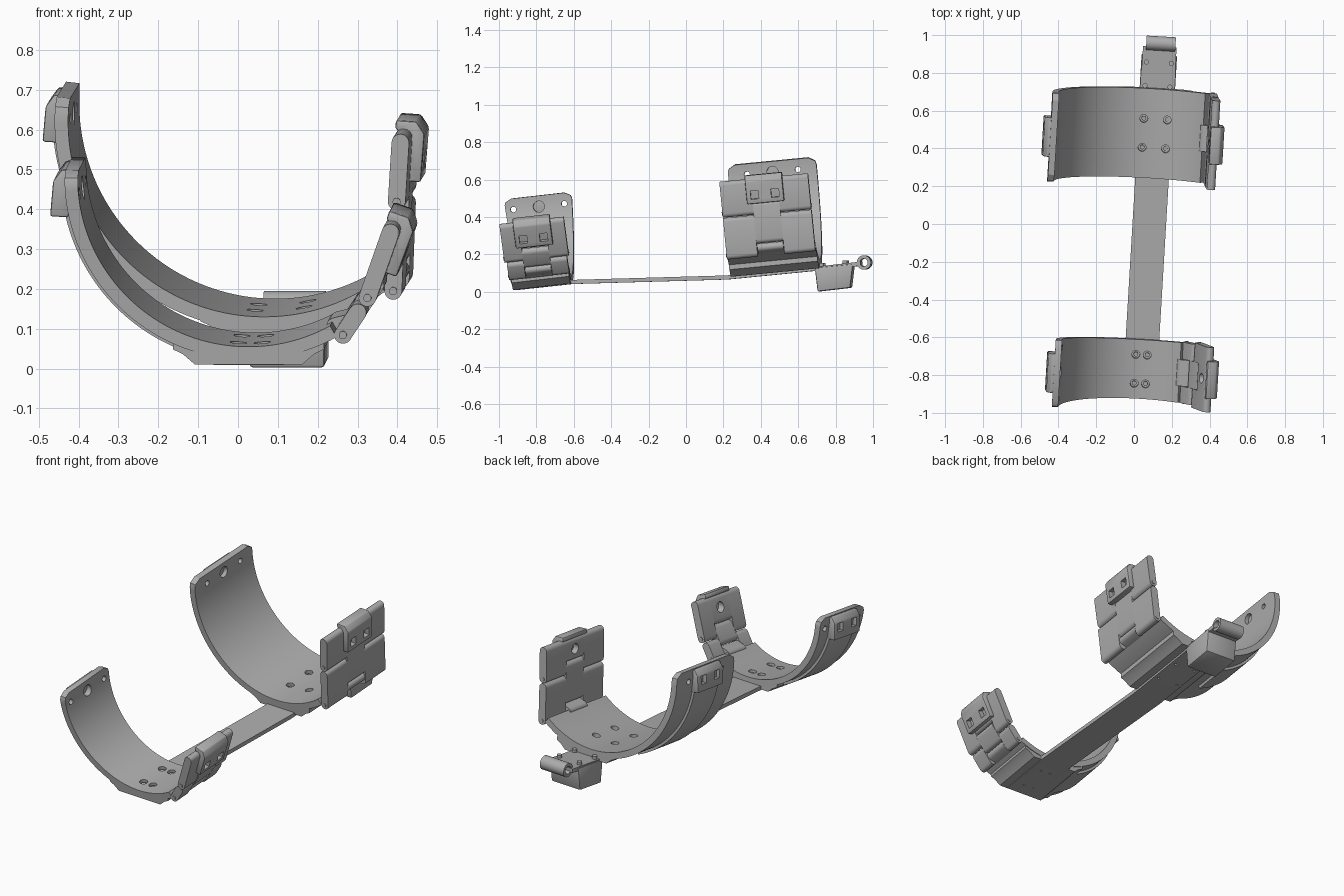
import bpy, bmesh
from math import sin, cos, pi, radians, sqrt, atan2
from mathutils import Matrix, Vector

if "Cube" in bpy.data.objects:
    bpy.data.objects.remove(bpy.data.objects["Cube"])

grey = bpy.data.materials.new("plain grey")
grey.use_nodes = True
grey.diffuse_color = (0.42, 0.42, 0.42, 1)
grey.node_tree.nodes["Principled BSDF"].inputs["Base Color"].default_value = (0.42, 0.42, 0.42, 1)

# Whole brace is turned slightly about z; each cuff is also pitched
YAW = Matrix.Translation((0.081, 0, 0)) @ Matrix.Rotation(radians(-3.4), 4, 'Z')


def frame(y, z, pitch):
    return YAW @ Matrix.Translation((0, y, z)) @ Matrix.Rotation(radians(pitch), 4, 'X')


def finish(name, bm, mat):
    bmesh.ops.recalc_face_normals(bm, faces=bm.faces)
    bm.transform(mat)
    mesh = bpy.data.meshes.new(name)
    bm.to_mesh(mesh)
    bm.free()
    mesh.materials.append(grey)
    ob = bpy.data.objects.new(name, mesh)
    bpy.context.collection.objects.link(ob)
    return ob


def prism(name, pts, lo, hi, mat, axis='y', bevel=0):
    """Extrude a 2D outline along y (x,z outline) or x (y,z outline)."""
    bm = bmesh.new()
    rings = []
    for t in (lo, hi):
        rings.append([bm.verts.new((a, t, b) if axis == 'y' else (t, a, b)) for a, b in pts])
    for r in rings:
        bm.faces.new(r)
    n = len(pts)
    for i in range(n):
        j = (i + 1) % n
        bm.faces.new((rings[0][i], rings[0][j], rings[1][j], rings[1][i]))
    if bevel:
        bmesh.ops.bevel(bm, geom=bm.edges[:], offset=bevel, segments=2, affect='EDGES', profile=0.5)
    return finish(name, bm, mat)


def cylinder(name, centre, radius, length, axis, mat):
    bm = bmesh.new()
    bmesh.ops.create_cone(bm, cap_ends=True, segments=24, radius1=radius, radius2=radius, depth=length)
    rot = {'x': Matrix.Rotation(pi / 2, 4, 'Y'), 'y': Matrix.Rotation(pi / 2, 4, 'X'), 'z': Matrix()}[axis]
    return finish(name, bm, mat @ Matrix.Translation(centre) @ rot)


def cut(ob, cutters):
    """Subtract all cutters, then delete them."""
    for c in cutters:
        mod = ob.modifiers.new("cut", 'BOOLEAN')
        mod.object, mod.operation, mod.solver = c, 'DIFFERENCE', 'EXACT'
    bpy.context.view_layer.update()
    mesh = bpy.data.meshes.new_from_object(ob.evaluated_get(bpy.context.evaluated_depsgraph_get()))
    ob.modifiers.clear()
    ob.data = mesh
    for c in cutters:
        bpy.data.objects.remove(c)


def slab(name, a, b, r, y0, y1, mat):
    """Plate with round ends running from a to b."""
    ang = atan2(b[1] - a[1], b[0] - a[0])
    pts = []
    for (px, pz), start in ((b, -pi / 2), (a, pi / 2)):
        for k in range(9):
            t = ang + start + pi * k / 8
            pts.append((px + r * cos(t), pz + r * sin(t)))
    return prism(name, pts, y0, y1, mat)


def strip(name, cx, cz, r_in, r_out, a0, a1, width, mat, steps=56, corner=0):
    """Curved band; angles in degrees from the bottom, negative to the right side."""
    bm = bmesh.new()
    rows = []
    angles = [a0 + (a1 - a0) * i / steps for i in range(steps + 1)]
    for a in angles:
        t = radians(a)
        hw = width(cz - r_in * cos(t))
        d = radians(a - a0) * r_out
        if d < corner:  # rounded upper corners
            hw -= corner - sqrt(corner ** 2 - (corner - d) ** 2)
        rows.append([bm.verts.new((cx + r * sin(t), s * hw, cz - r * cos(t)))
                     for r, s in ((r_in, -1), (r_in, 1), (r_out, 1), (r_out, -1))])
    for p, q in zip(rows, rows[1:]):
        for k in range(4):
            bm.faces.new((p[k], p[(k + 1) % 4], q[(k + 1) % 4], q[k]))
    bm.faces.new(rows[0])
    bm.faces.new(rows[-1])
    return finish(name, bm, mat)


def clip(name, p, d, outline, hw, mat):
    """Buckle block with two square windows, d is its upward direction."""
    d = Vector(d).normalized()
    n = Vector((d.y, -d.x)) if p[0] > 0 else Vector((-d.y, d.x))
    place = lambda pts: [tuple(Vector(p) + d * s + n * t) for s, t in pts]
    ob = prism(name, place(outline), -hw, hw, mat, bevel=0.006)
    window = place([(-0.085, 0.012), (-0.085, 0.09), (-0.04, 0.09), (-0.04, 0.012)])
    cut(ob, [prism("cutter", window, y - 0.021, y + 0.021, mat) for y in (-0.055, 0.055)])


def cuff(name, mat, cx, cz, r, thick, left, right, hw, flare, screws, pins, base):
    ro = r + thick
    width = lambda z: hw + flare * max(0, z) / cz
    end = radians(left)
    top = cz - ro * cos(end)

    # Curved shell with strap holes and screw holes
    shell = strip(name + "_shell", cx, cz, r, ro, left, right, width, mat, corner=0.04)
    holes = [cylinder("cutter", (cx - r, y, top - 0.06), rad, 0.2, 'x', mat)
             for y, rad in ((-0.137, 0.015), (0, 0.03), (0.137, 0.015))]
    spots = [(x, y) for x in (-screws, screws) for y in (-0.077, 0.077)]
    holes += [cylinder("cutter", (x, y, cz - r), 0.021, 0.16, 'z', mat) for x, y in spots]
    cut(shell, holes)
    for x, y in spots:
        cylinder(name + "_screw", (x, y, base + 0.021), 0.012, 0.03, 'z', mat)

    # Raised rib up the right side and its buckle
    strip(name + "_rib", cx, cz, ro - 0.004, ro + 0.014, left + 12, -22, lambda z: 0.1, mat, 30)
    clip(name + "_right_buckle", (cx + ro * sin(end), top), (0.06, 1),
         [(-0.125, -0.012), (-0.125, 0.035), (-0.035, 0.032), (-0.005, 0.012), (-0.005, -0.012)], 0.105, mat)

    # Saddle block between shell and bar
    under = [(x, cz - sqrt(ro ** 2 - (x - cx) ** 2) + 0.004) for x in (0.19, 0.12, 0.06, 0, -0.06, -0.12, -0.19)]
    prism(name + "_saddle", [(-0.19, base + 0.038), (-0.165, base + 0.026), (-0.135, base), (0.135, base),
                             (0.165, base + 0.026), (0.19, base + 0.038)] + under, -hw, hw, mat)

    # Hinged links on the left side
    rad = 0.022
    a = radians(right)
    edge = Vector((cx + (r + 0.014) * sin(a), cz - (r + 0.014) * cos(a)))
    pins = [Vector(p) for p in pins]
    slab(name + "_knuckle", edge, pins[0] + (pins[1] - pins[0]).normalized() * 0.025, rad, -0.07, 0.07, mat)
    count = len(pins) - 1
    for i in range(count):
        p, q = pins[i], pins[i + 1]
        d = (q - p).normalized()
        w = width((p.y + q.y) / 2 + 0.06 * i)
        last = i == count - 1
        tail = q if last else q - d * 0.046
        for s in (-1, 1):
            y0, y1 = sorted((s * 0.072, s * w))
            slab(name + "_link_side", p, tail, rad, y0, y1, mat)
            cylinder(name + "_hinge_pin", (p.x, s * w, p.y), 0.01, 0.008, 'y', mat)
        nose = q if last else q + d * 0.025
        middle = slab(name + "_link_middle", p + d * 0.07, nose, rad, -0.072, 0.072, mat)
        if last:
            spot = q - d * 0.04
            cut(middle, [cylinder("cutter", (spot.x, 0, spot.y), 0.027, 0.2, 'x', mat)])
            clip(name + "_left_buckle", q, d, [(-0.11, 0.01), (-0.11, 0.05), (0.012, 0.052), (0.042, 0.03),
                                               (0.042, -0.022), (0.018, -0.022), (0.012, 0.01)], 0.1, mat)


# Two cuffs
front = frame(-0.765, 0.028, 6.5)
rear = frame(0.485, 0.092, 5.5)
cuff("front_cuff", front, 0, 0.47, 0.425, 0.033, -92.6, 29, 0.155, 0.027, 0.03,
     [(0.238, 0.075), (0.301, 0.17), (0.36, 0.335)], 0)
cuff("rear_cuff", rear, -0.03, 0.551, 0.49, 0.034, -96.7, 35.5, 0.238, 0, 0.062,
     [(0.295, 0.126), (0.305, 0.351), (0.315, 0.5)], 0.012)

# Long bar joining the cuffs, gently bent
lower = [(-0.915, 0.009), (-0.61, 0.042), (0.22, 0.066), (0.72, 0.115), (0.94, 0.14)]
upper = [(y, z + 0.022) for y, z in reversed(lower)]
bar = prism("bar", lower + upper, -0.089, 0.089, YAW, axis='x')
drills = [cylinder("cutter", (x, y, 0), 0.007, 0.03, 'z', m)
          for m, sx in ((front, 0.03), (rear, 0.062)) for x in (-sx, sx) for y in (-0.077, 0.077)]
cut(bar, drills)

# Block and rivets at the rear end
prism("rear_block", [(0.695, 0.13), (0.71, 0.002), (0.885, 0.022), (0.9, 0.15)], -0.094, 0.094, YAW,
      axis='x', bevel=0.008)
for x in (-0.066, 0.066):
    for y in (0.73, 0.855):
        cylinder("rivet", (x, y, 0.14 + (y - 0.73) * 0.11), 0.013, 0.03, 'z', YAW)

# Hollow barrel across the rear tip
barrel = cylinder("rear_barrel", (0.005, 0.957, 0.157), 0.038, 0.155, 'x', YAW)
cut(barrel, [cylinder("cutter", (0.005, 0.957, 0.157), 0.021, 0.3, 'x', YAW)])

# Smooth shading with sharp edges kept
bpy.ops.object.select_all(action='DESELECT')
for ob in bpy.context.collection.objects:
    if ob.type == 'MESH':
        ob.select_set(True)
        bpy.context.view_layer.objects.active = ob
bpy.ops.object.shade_smooth_by_angle(angle=radians(30))
